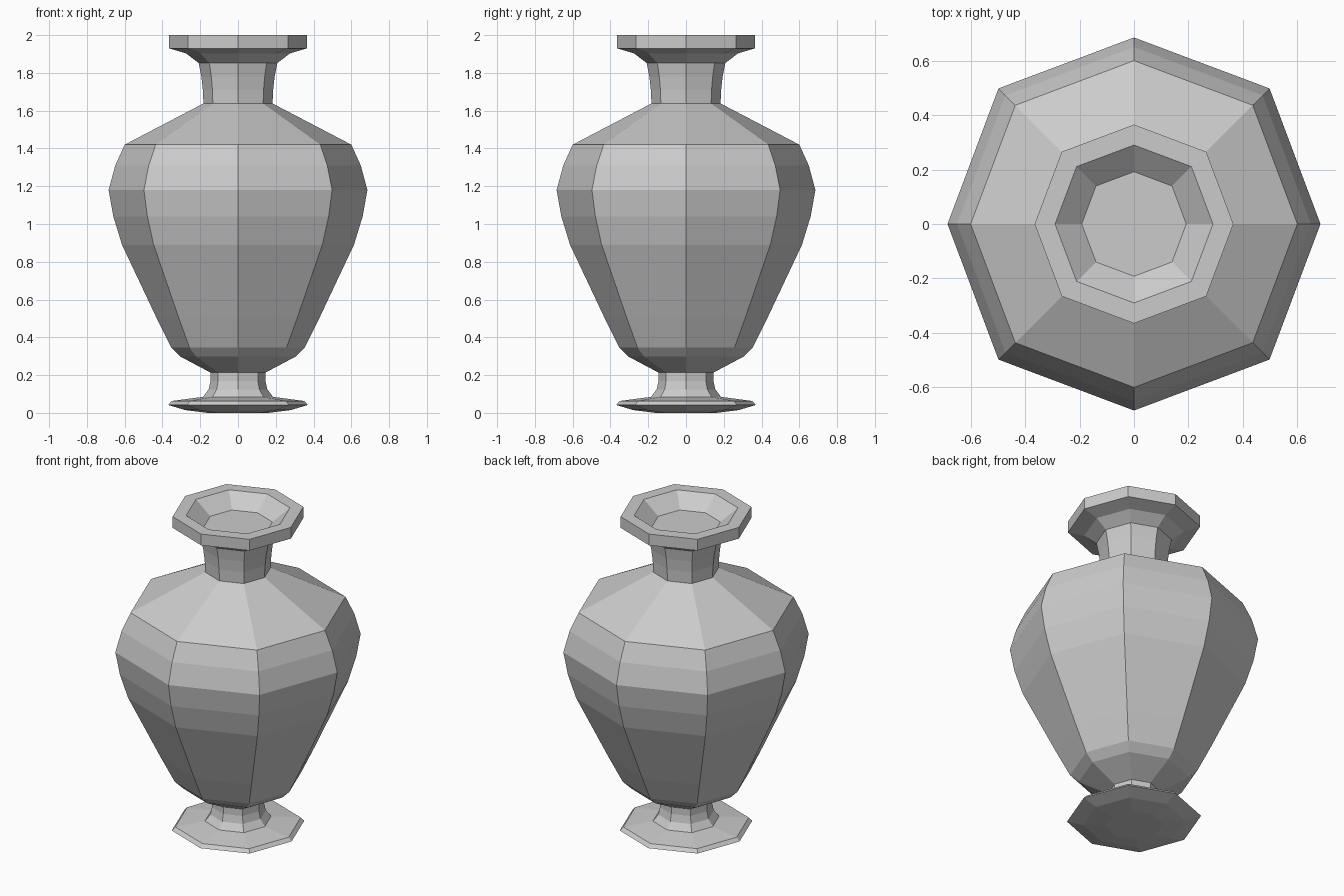
import bpy, bmesh, math

if "Cube" in bpy.data.objects:
    bpy.data.objects.remove(bpy.data.objects["Cube"])

SIDES = 8
DIAG = 1.028  # diagonal corners sit slightly further out than the axis corners


def lathe(name, profile, cap_start=False, cap_end=False):
    """Eight-sided flat-faced turning from (radius, z) points, bottom to top."""
    bm = bmesh.new()
    rings = []
    for r, z in profile:
        ring = []
        for i in range(SIDES):
            a = 2 * math.pi * i / SIDES
            rad = r * (DIAG if i % 2 else 1.0)
            ring.append(bm.verts.new((rad * math.cos(a), rad * math.sin(a), z)))
        rings.append(ring)
    for lo, hi in zip(rings, rings[1:]):
        for i in range(SIDES):
            j = (i + 1) % SIDES
            bm.faces.new((lo[i], lo[j], hi[j], hi[i]))
    if cap_start:
        bm.faces.new(rings[0][::-1])
    if cap_end:
        bm.faces.new(rings[-1])
    mesh = bpy.data.meshes.new(name)
    bm.to_mesh(mesh)
    bm.free()
    obj = bpy.data.objects.new(name, mesh)
    bpy.context.collection.objects.link(obj)
    return obj


# Foot plate and stem
lathe("foot", [(0.16, 0.0), (0.28, 0.015), (0.37, 0.042), (0.35, 0.063),
               (0.185, 0.085), (0.155, 0.125), (0.145, 0.17), (0.145, 0.213)],
      cap_start=True)

# Swelling body with sloped shoulder
lathe("body", [(0.145, 0.213), (0.305, 0.298), (0.353, 0.345), (0.43, 0.50),
               (0.614, 0.89), (0.66, 1.04), (0.685, 1.18), (0.65, 1.31),
               (0.60, 1.42), (0.183, 1.638)])

# Neck
lathe("neck", [(0.183, 1.638), (0.186, 1.71), (0.194, 1.78), (0.208, 1.852)])

# Flared rim with shallow dished top
lathe("rim", [(0.208, 1.852), (0.275, 1.903), (0.365, 1.93), (0.365, 2.0),
              (0.29, 2.0), (0.192, 1.92)], cap_end=True)
